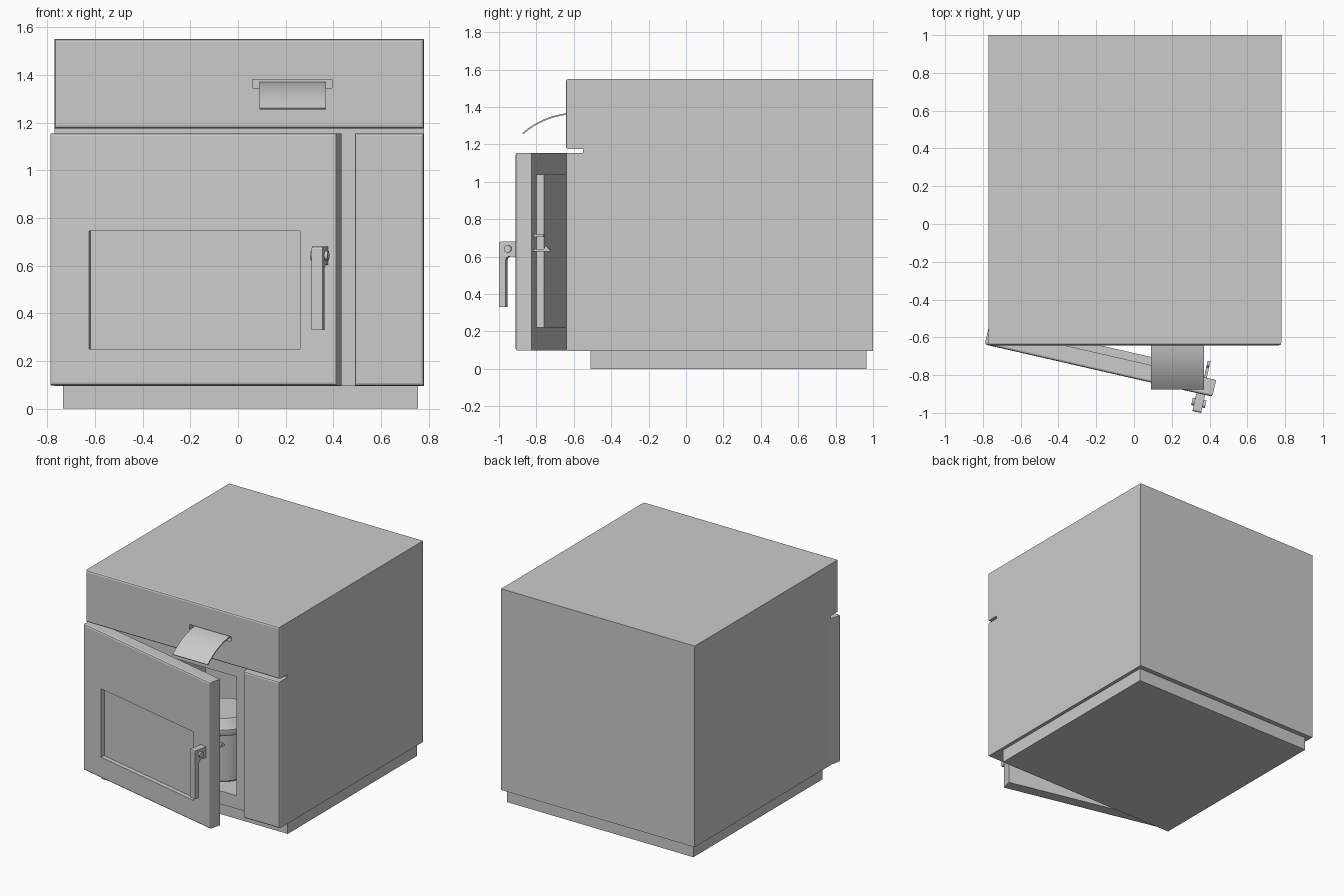
import bpy, bmesh, math
from mathutils import Matrix, Vector

if "Cube" in bpy.data.objects:
    bpy.data.objects.remove(bpy.data.objects["Cube"])

# Door space: origin on the hinge line, x along the door, -y outwards
DOOR = Matrix.Translation((-0.77, -0.55, 0)) @ Matrix.Rotation(math.radians(-12.9), 4, 'Z')
I = Matrix.Identity(4)


def finish(name, bm, m=I, smooth=False):
    bmesh.ops.recalc_face_normals(bm, faces=bm.faces)
    me = bpy.data.meshes.new(name)
    bm.to_mesh(me)
    bm.free()
    me.transform(m)
    ob = bpy.data.objects.new(name, me)
    bpy.context.collection.objects.link(ob)
    if smooth:
        bpy.ops.object.select_all(action='DESELECT')
        ob.select_set(True)
        bpy.context.view_layer.objects.active = ob
        bpy.ops.object.shade_smooth_by_angle(angle=math.radians(35))
    return ob


def box(name, x, y, z, m=I, front_bevel=0.0, bevel=0.0, seg=2):
    """Box from ranges; front_bevel rounds only the edges of the front face."""
    bm = bmesh.new()
    bmesh.ops.create_cube(bm, size=1)
    for v in bm.verts:
        v.co = Vector([r[0] if c < 0 else r[1] for c, r in zip(v.co, (x, y, z))])
    if front_bevel:
        es = [e for e in bm.edges if all(abs(v.co.y - y[0]) < 1e-5 for v in e.verts)]
        bmesh.ops.bevel(bm, geom=es, offset=front_bevel, segments=seg, profile=0.5, affect='EDGES')
    if bevel:
        bmesh.ops.bevel(bm, geom=bm.edges[:], offset=bevel, segments=seg, profile=0.5, affect='EDGES')
    return finish(name, bm, m)


def extrude_x(name, pts, x, m=I, smooth=False):
    """Side profile of (y, z) points extruded along x."""
    bm = bmesh.new()
    f = bm.faces.new([bm.verts.new((x[0], p[0], p[1])) for p in pts])
    r = bmesh.ops.extrude_face_region(bm, geom=[f])
    bmesh.ops.translate(bm, vec=(x[1] - x[0], 0, 0),
                        verts=[g for g in r['geom'] if isinstance(g, bmesh.types.BMVert)])
    return finish(name, bm, m, smooth)


def lathe(name, prof, centre, n=40):
    """Turned part from (radius, z) points around a vertical axis."""
    bm = bmesh.new()
    vs = [bm.verts.new((r, 0, z)) for r, z in prof]
    es = [bm.edges.new(p) for p in zip(vs, vs[1:])]
    bmesh.ops.spin(bm, geom=vs + es, cent=(0, 0, 0), axis=(0, 0, 1),
                   angle=2 * math.pi, steps=n, use_duplicate=False)
    bmesh.ops.remove_doubles(bm, verts=bm.verts, dist=1e-4)
    return finish(name, bm, Matrix.Translation(centre), True)


def cut(ob, cutter):
    mod = ob.modifiers.new('cut', 'BOOLEAN')
    mod.operation = 'DIFFERENCE'
    mod.solver = 'EXACT'
    mod.object = cutter
    bpy.context.view_layer.objects.active = ob
    bpy.ops.object.modifier_apply(modifier=mod.name)
    bpy.data.objects.remove(cutter)


# Plinth and cabinet with its chamber
box('plinth', (-0.735, 0.755), (-0.51, 0.965), (0, 0.1))
cabinet = box('cabinet', (-0.77, 0.78), (-0.55, 1), (0.095, 1.55))
cut(cabinet, box('chamber_cutter', (-0.68, 0.375), (-0.8, 0.6), (0.19, 1.05)))

# Front panels
top = box('upper_panel', (-0.77, 0.78), (-0.642, -0.55), (1.175, 1.55), front_bevel=0.012)
cut(top, box('slot_cutter', (0.06, 0.395), (-0.8, -0.605), (1.345, 1.38)))
box('side_panel', (0.49, 0.78), (-0.642, -0.55), (0.095, 1.155), front_bevel=0.012)

# Curled paper strip leaving the slot
a, b, c = Vector((-0.606, 1.366)), Vector((-0.76, 1.355)), Vector((-0.873, 1.258))
upper, lower = [], []
for i in range(15):
    t = i / 14
    p = a * (1 - t) ** 2 + b * 2 * t * (1 - t) + c * t * t
    d = ((b - a) * (1 - t) + (c - b) * t).normalized()
    n = Vector((d.y, -d.x)) * 0.004
    upper.append(p + n)
    lower.append(p - n)
extrude_x('paper_strip', upper + lower[::-1], (0.09, 0.37), smooth=True)

# Door, ajar on its left hinge, with recessed window and inner panel
door = box('door', (0, 1.236), (-0.09, 0), (0.098, 1.155), DOOR, front_bevel=0.012)
cut(door, box('window_cutter', (0.169, 1.077), (-0.2, -0.058), (0.25, 0.745), DOOR))
box('door_inner_panel', (0.12, 1.12), (0, 0.042), (0.22, 1.04), DOOR)

# Handle with pivot
handle = [(-0.09, 0.68), (-0.178, 0.68), (-0.185, 0.677), (-0.188, 0.67), (-0.188, 0.33),
          (-0.152, 0.33), (-0.152, 0.58), (-0.147, 0.594), (-0.132, 0.602), (-0.09, 0.602)]
extrude_x('door_handle', handle, (1.15, 1.197), DOOR)
bm = bmesh.new()
bmesh.ops.create_cone(bm, cap_ends=True, segments=24, radius1=0.02, radius2=0.02, depth=0.074)
finish('handle_pivot', bm, DOOR @ Matrix.Translation((1.1735, -0.138, 0.642))
       @ Matrix.Rotation(math.pi / 2, 4, 'Y'), True)

# Latch pieces on the inside of the door
box('latch_pin', (1.17, 1.185), (-0.005, 0.055), (0.705, 0.72), DOOR)
extrude_x('latch_hook', [(-0.005, 0.627), (0.09, 0.627), (0.09, 0.635), (0.065, 0.66),
                         (0.055, 0.64), (-0.005, 0.64)], (1.17, 1.185), DOOR)

# Lidded container in the chamber
spot = (0.1, -0.3, 0.19)
lathe('container', [(0, 0), (0.145, 0), (0.155, 0.01), (0.175, 0.36), (0, 0.36)], spot)
lathe('container_lid', [(0, 0.35), (0.185, 0.35), (0.19, 0.36), (0.19, 0.395), (0.18, 0.405),
                        (0.172, 0.45), (0.16, 0.465), (0, 0.465)], spot)
